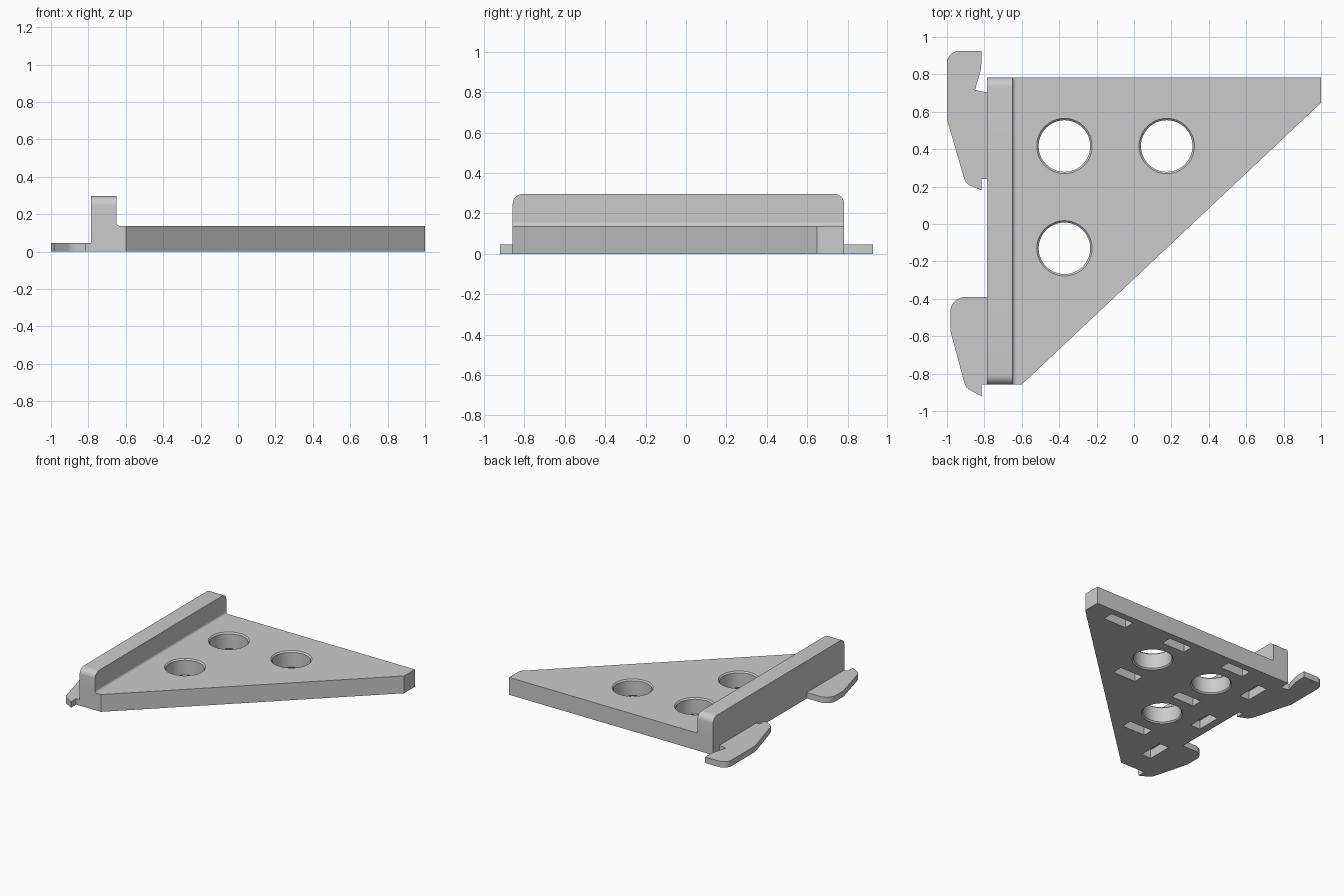
import bpy, bmesh, math
from mathutils import Vector

cube = bpy.data.objects.get("Cube")
if cube:
    bpy.data.objects.remove(cube, do_unlink=True)

grey = bpy.data.materials.new("plain_grey")
grey.use_nodes = True
grey.diffuse_color = (0.6, 0.6, 0.6, 1)
bsdf = next(n for n in grey.node_tree.nodes if n.type == 'BSDF_PRINCIPLED')
bsdf.inputs["Base Color"].default_value = grey.diffuse_color


def loft(name, rings):
    """Closed solid through a stack of equally sized rings of 3D points."""
    bm = bmesh.new()
    loops = [[bm.verts.new(p) for p in ring] for ring in rings]
    for low, high in zip(loops, loops[1:]):
        for i in range(len(low)):
            j = (i + 1) % len(low)
            bm.faces.new((low[i], low[j], high[j], high[i]))
    bm.faces.new(loops[0][::-1])
    bm.faces.new(loops[-1])
    bmesh.ops.recalc_face_normals(bm, faces=bm.faces)
    mesh = bpy.data.meshes.new(name)
    bm.to_mesh(mesh)
    bm.free()
    mesh.materials.append(grey)
    ob = bpy.data.objects.new(name, mesh)
    bpy.context.collection.objects.link(ob)
    return ob


def prism(name, outline, axis, start, end):
    """Extrude a 2D outline along one axis."""
    def place(p, d):
        co = list(p)
        co.insert(axis, d)
        return co
    return loft(name, [[place(p, d) for p in outline] for d in (start, end)])


def rounded(points, steps=8):
    """Outline from (a, b) corners, or (a, b, radius) for filleted ones."""
    out = []
    for i, c in enumerate(points):
        p = Vector(c[:2])
        if len(c) == 2:
            out.append(p)
            continue
        radius = c[2]
        u = (Vector(points[i - 1][:2]) - p).normalized()
        v = (Vector(points[(i + 1) % len(points)][:2]) - p).normalized()
        half = u.angle(v) / 2
        centre = p + (u + v).normalized() * radius / math.sin(half)
        a = (p + u * radius / math.tan(half) - centre).normalized()
        b = (p + v * radius / math.tan(half) - centre).normalized()
        sweep = a.angle(b)
        for k in range(steps + 1):
            t = k / steps
            arm = (a * math.sin((1 - t) * sweep) + b * math.sin(t * sweep)) / math.sin(sweep)
            out.append(centre + arm * radius)
    return out


# Main dimensions
X0, WALL, Y0, Y1 = -0.785, -0.65, -0.858, 0.783
THICK, TOP, HOOK = 0.137, 0.297, 0.047
PITCH = 0.547
HX, HY = -0.372, 0.417

# Triangular plate
plate = prism("plate", [(X0, Y0), (-0.6, Y0), (1, 0.648), (1, Y1), (X0, Y1)], 2, 0, THICK)

# Cutters: chamfered round holes and shallow pockets underneath
cutters = []
for i, j in ((0, 0), (1, 0), (0, 1)):
    x, y = HX + i * PITCH, HY - j * PITCH
    rings = [[(x + r * math.cos(t * math.tau / 48), y + r * math.sin(t * math.tau / 48), z)
              for t in range(48)]
             for z, r in ((-0.01, 0.158), (0.01, 0.138), (THICK - 0.01, 0.138), (THICK + 0.01, 0.158))]
    cutters.append(loft("hole_cutter", rings))


def pocket(x, y, w, d):
    corners = [(x - w, y - d), (x + w, y - d), (x + w, y + d), (x - w, y + d)]
    cutters.append(prism("pocket_cutter", corners, 2, -0.02, 0.07))


for row in range(3):
    for col in range(3 - row):
        pocket(HX + col * PITCH, HY + 0.27 - row * PITCH, 0.1, 0.042)
    pocket(-0.68, 0.52 - row * PITCH, 0.042, 0.1)

for cutter in cutters:
    cutter.hide_render = True
    mod = plate.modifiers.new("cut", 'BOOLEAN')
    mod.operation, mod.solver, mod.object = 'DIFFERENCE', 'EXACT', cutter
bpy.context.view_layer.objects.active = plate
plate.select_set(True)
for mod in list(plate.modifiers):
    bpy.ops.object.modifier_apply(modifier=mod.name)
for cutter in cutters:
    bpy.data.objects.remove(cutter, do_unlink=True)

# Upright wall with rounded upper ends
wall = prism("upright_wall", rounded([(Y0, THICK), (Y1, THICK), (Y1, TOP, 0.05), (Y0, TOP, 0.05)]),
             0, X0, WALL)

# Concave fillet between wall and plate
R = 0.02
curve = [(WALL + R - R * math.sin(t * math.pi / 12), THICK + R - R * math.cos(t * math.pi / 12))
         for t in range(7)]
fillet = prism("wall_fillet", [(WALL, THICK)] + curve, 1, Y0, Y1)

# Flat hooks along the wall side
back_hook = prism("back_hook", rounded([
    (X0, 0.705), (-0.815, 0.708), (-0.85, 0.717), (-0.82, 0.82), (-0.815, 0.87), (-0.815, 0.925),
    (-1, 0.925, 0.065), (-1, 0.56, 0.1), (-0.9, 0.215, 0.06), (-0.815, 0.18),
    (-0.815, 0.24), (X0, 0.24)]), 2, 0, HOOK)
front_hook = prism("front_hook", rounded([
    (X0, -0.39), (-0.982, -0.39, 0.08), (-0.982, -0.57, 0.1), (-0.9, -0.875, 0.06),
    (-0.815, -0.922), (-0.815, Y0), (X0, Y0)]), 2, 0, HOOK)

for ob in (plate, wall, fillet, back_hook, front_hook):
    ob.select_set(True)
bpy.ops.object.shade_smooth_by_angle(angle=math.radians(30))
